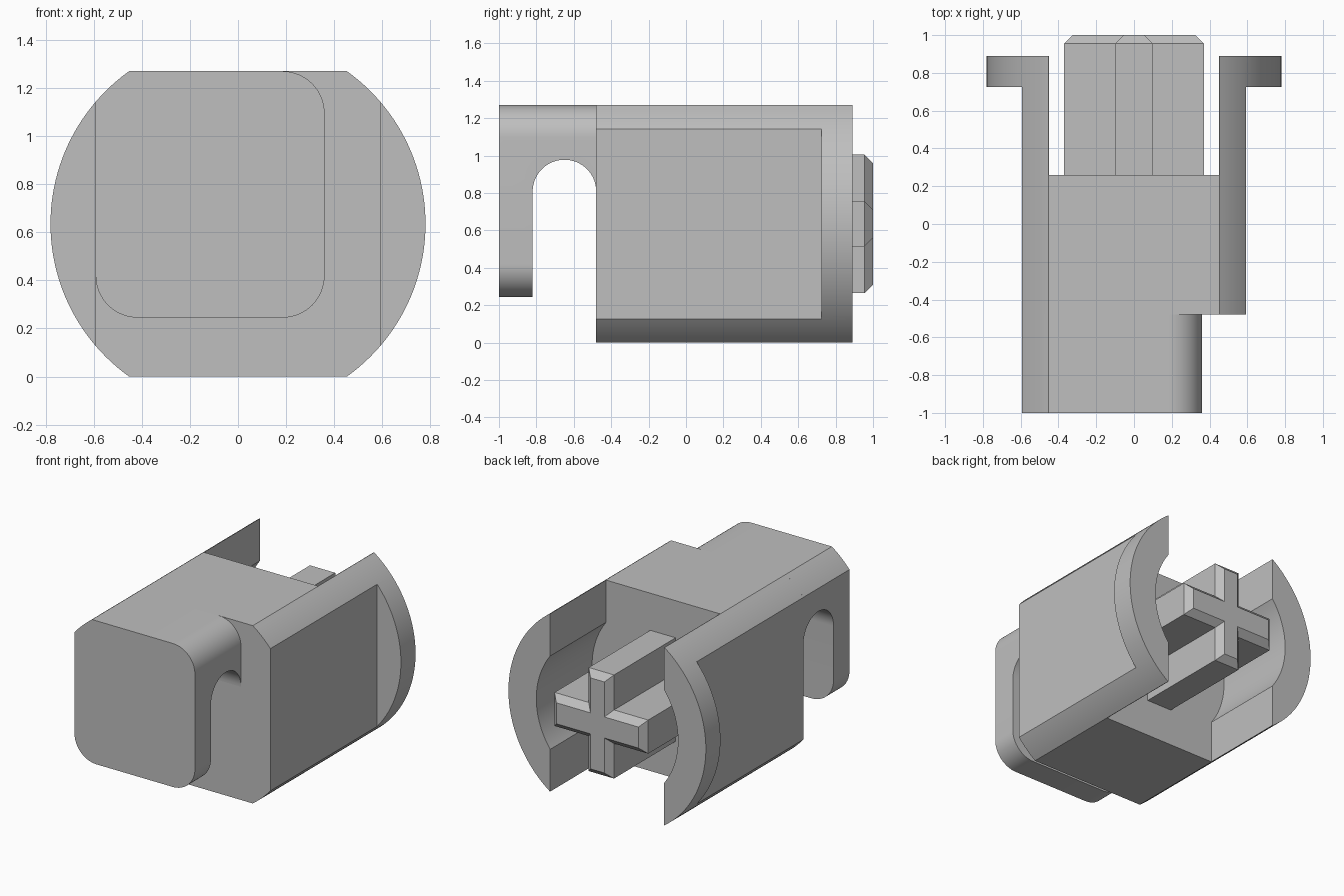
import bpy
import bmesh
from math import sin, cos, asin, acos, radians, pi

if "Cube" in bpy.data.objects:
    bpy.data.objects.remove(bpy.data.objects["Cube"])

MID = 0.635      # axis height, also half the body height
RADIUS = 0.78    # outer round
SIDE = 0.592     # side flats
SLOT = 0.45      # half width of the rear slot
BORE = 0.56      # radius of the bore in the arms
FRONT, FLOOR, REAR = -0.48, 0.26, 0.89

grey = bpy.data.materials.new("plain grey")
grey.use_nodes = True
colour = (0.52, 0.52, 0.52, 1)
grey.diffuse_color = colour
grey.node_tree.nodes["Principled BSDF"].inputs["Base Color"].default_value = colour


def arc(cx, cz, r, start, end, steps=32):
    """Points along an arc, angles in radians."""
    angles = [start + (end - start) * i / steps for i in range(steps + 1)]
    return [(cx + r * cos(a), cz + r * sin(a)) for a in angles]


def loft(name, rings):
    """Closed solid through rings of equal point count."""
    bm = bmesh.new()
    loops = [[bm.verts.new(p) for p in ring] for ring in rings]
    for a, b in zip(loops, loops[1:]):
        for i in range(len(a)):
            j = (i + 1) % len(a)
            bm.faces.new((a[i], a[j], b[j], b[i]))
    bm.faces.new(loops[0])
    bm.faces.new(loops[-1])
    bmesh.ops.recalc_face_normals(bm, faces=bm.faces)
    mesh = bpy.data.meshes.new(name)
    bm.to_mesh(mesh)
    bm.free()
    mesh.materials.append(grey)
    obj = bpy.data.objects.new(name, mesh)
    bpy.context.collection.objects.link(obj)
    return obj


def prism_y(name, profile, y0, y1):
    return loft(name, [[(x, y, z) for x, z in profile] for y in (y0, y1)])


def prism_x(name, profile, x0, x1):
    return loft(name, [[(x, y, z) for y, z in profile] for x in (x0, x1)])


def activate(obj):
    bpy.ops.object.select_all(action="DESELECT")
    obj.select_set(True)
    bpy.context.view_layer.objects.active = obj


def cut(obj, cutter):
    cutter.hide_render = True
    mod = obj.modifiers.new("cut", "BOOLEAN")
    mod.operation = "DIFFERENCE"
    mod.solver = "EXACT"
    mod.object = cutter
    activate(obj)
    bpy.ops.object.modifier_apply(modifier=mod.name)
    bpy.data.objects.remove(cutter)


# Body: round with flat top and bottom
half = asin(MID / RADIUS)
outline = arc(0, MID, RADIUS, -half, half, 48) + arc(0, MID, RADIUS, pi - half, pi + half, 48)
body = prism_y("body", outline, FRONT, REAR)

# Side flats, leaving the rear flanges
for s in (-1, 1):
    box = [(s * SIDE, -0.5), (s, -0.5), (s, 2), (s * SIDE, 2)]
    cut(body, prism_y("side_cutter", box, -0.7, 0.725))

# Rear slot with the bore bulging into both arms
bulge = acos(SLOT / BORE)
slot = [(SLOT, -0.5)] + arc(0, MID, BORE, -bulge, bulge) + [(SLOT, 2), (-SLOT, 2)]
slot += arc(0, MID, BORE, pi - bulge, pi + bulge) + [(-SLOT, -0.5)]
cut(body, prism_y("slot_cutter", slot, FLOOR, 1.2))

# Front hook: rounded plate joined to the body above an arched gap
left, right, low, r = -SIDE, 0.36, 0.245, 0.175
top = 2 * MID
plate = arc(left + r, low + r, r, pi, 1.5 * pi, 16)
plate += arc(right - r, low + r, r, -pi / 2, 0, 16)
plate += arc(right - r, top - r, r, 0, pi / 2, 16)
plate += arc(0, MID, RADIUS, pi - half, pi - acos(SIDE / RADIUS), 10)
hook = prism_y("front_hook", plate, -1, FRONT)
arch = arc(-0.65, 0.808, 0.17, 0, pi, 32)
arch += [(-0.82, 0), (-0.4, 0), (-0.4, 0.808)]
cut(hook, prism_x("arch_cutter", arch, -1, 1))


# Cross post with a chamfered end
def cross(y, inset):
    a, w, h = 0.37 - inset, 0.1 - inset, 0.12 - inset
    pts = [(a, -h), (a, h), (w, h), (w, a), (-w, a), (-w, h),
           (-a, h), (-a, -h), (-w, -h), (-w, -a), (w, -a), (w, -h)]
    return [(x, y, MID + z) for x, z in pts]


post = loft("cross_post", [cross(FLOOR, 0), cross(0.955, 0), cross(1, 0.045)])

for part in (body, hook):
    activate(part)
    bpy.ops.object.shade_smooth_by_angle(angle=radians(25))
